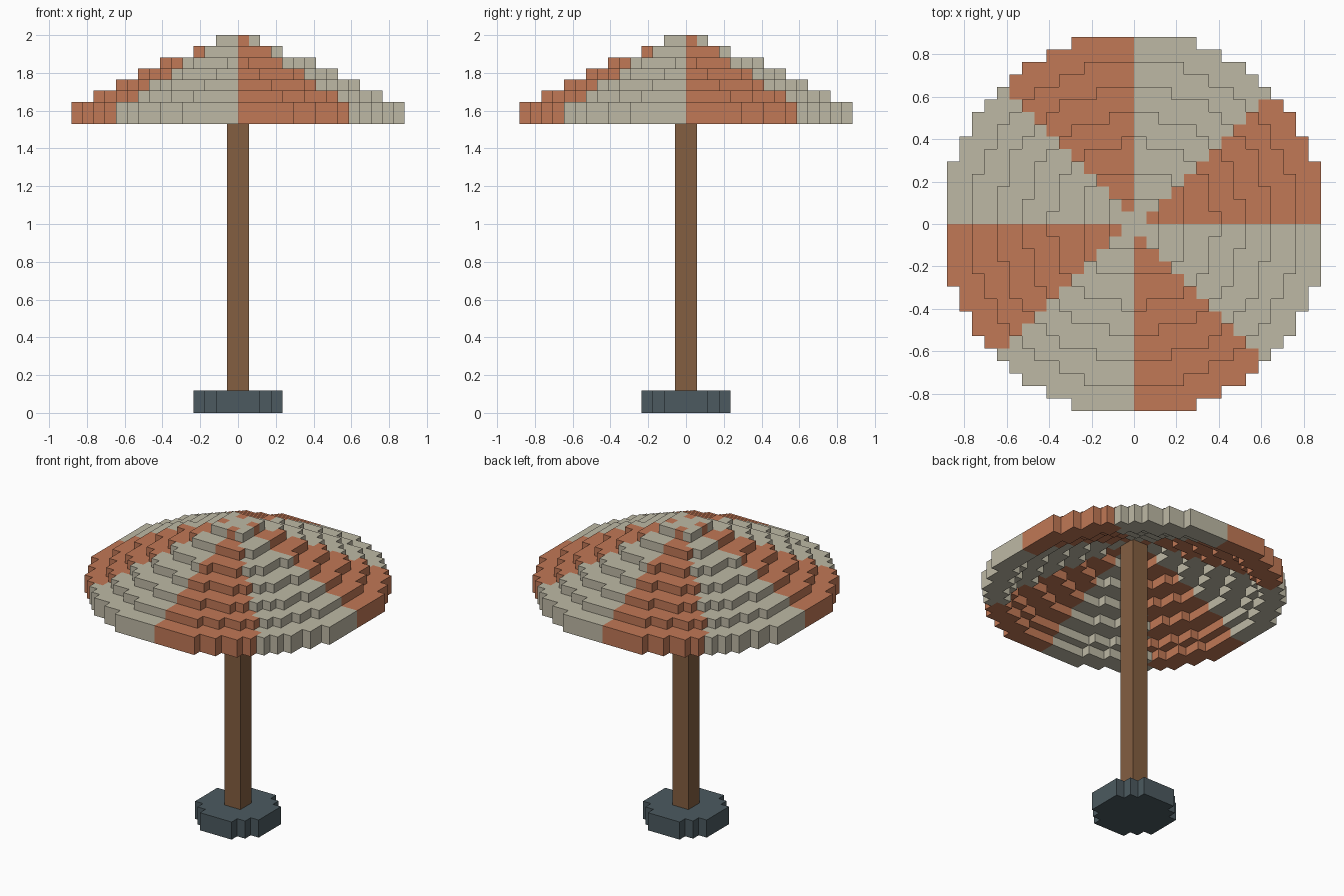
import bpy, bmesh, math
from mathutils import Vector

if "Cube" in bpy.data.objects:
    bpy.data.objects.remove(bpy.data.objects["Cube"])

U = 2 / 34      # edge length of one block
STEP = 2.2      # radius gained by each canopy tier, in blocks
TIERS = 7


def material(name, rgb):
    m = bpy.data.materials.new(name)
    m.use_nodes = True
    colour = (*rgb, 1)
    m.diffuse_color = colour
    m.node_tree.nodes["Principled BSDF"].inputs["Base Color"].default_value = colour
    return m


terracotta = material("terracotta", (0.533, 0.188, 0.093))
cream = material("cream", (0.515, 0.485, 0.376))
wood = material("wood", (0.231, 0.114, 0.053))
slate = material("slate", (0.072, 0.102, 0.117))


def ring(layer, outer, inner=0):
    """Block cells of one flat ring, centred on the vertical axis."""
    n = math.ceil(outer) + 1
    return {(x, y, layer) for x in range(-n, n) for y in range(-n, n)
            if inner <= math.hypot(x + 0.5, y + 0.5) <= outer}


def build_blocks(name, cells, mats, pick=lambda x, y: 0):
    """Skin a set of block cells, keeping only the exposed faces."""
    bm = bmesh.new()
    for cell in sorted(cells):
        centre = Vector(cell) + Vector((0.5, 0.5, 0.5))
        for axis in range(3):
            for sign in (-1, 1):
                n, u = Vector((0, 0, 0)), Vector((0, 0, 0))
                n[axis] = sign
                u[(axis + 1) % 3] = 1
                if tuple(int(a + b) for a, b in zip(cell, n)) in cells:
                    continue
                v = n.cross(u)
                corners = [centre + (n + u * a + v * b) / 2
                           for a, b in ((-1, -1), (1, -1), (1, 1), (-1, 1))]
                face = bm.faces.new([bm.verts.new(p * U) for p in corners])
                face.material_index = pick(centre.x, centre.y)
    bmesh.ops.remove_doubles(bm, verts=bm.verts, dist=U / 100)
    mesh = bpy.data.meshes.new(name)
    bm.to_mesh(mesh)
    bm.free()
    for m in mats:
        mesh.materials.append(m)
    obj = bpy.data.objects.new(name, mesh)
    bpy.context.collection.objects.link(obj)
    return obj


def wedge(x, y):
    """Alternate eight wedges: turn into the first quadrant, split on the diagonal."""
    while x < 0 or y < 0:
        x, y = y, -x
    return 0 if x > y else 1


# Round foot
build_blocks("base", ring(0, 4) | ring(1, 4), [slate])

# Square post reaching up under the top tier
bottom, top = 2 * U, 33 * U
bpy.ops.mesh.primitive_cube_add(size=1, location=(0, 0, (bottom + top) / 2))
post = bpy.context.object
post.name = "post"
post.scale = (2 * U, 2 * U, top - bottom)
post.data.materials.append(wood)

# Hollow stepped canopy, with a second layer hanging under the widest tier
canopy = set()
for k in range(1, TIERS + 1):
    canopy |= ring(34 - k, STEP * k, max(0, STEP * (k - 1) - 0.9))
canopy |= ring(33 - TIERS, STEP * TIERS, STEP * (TIERS - 1))
build_blocks("canopy", canopy, [terracotta, cream], wedge)
